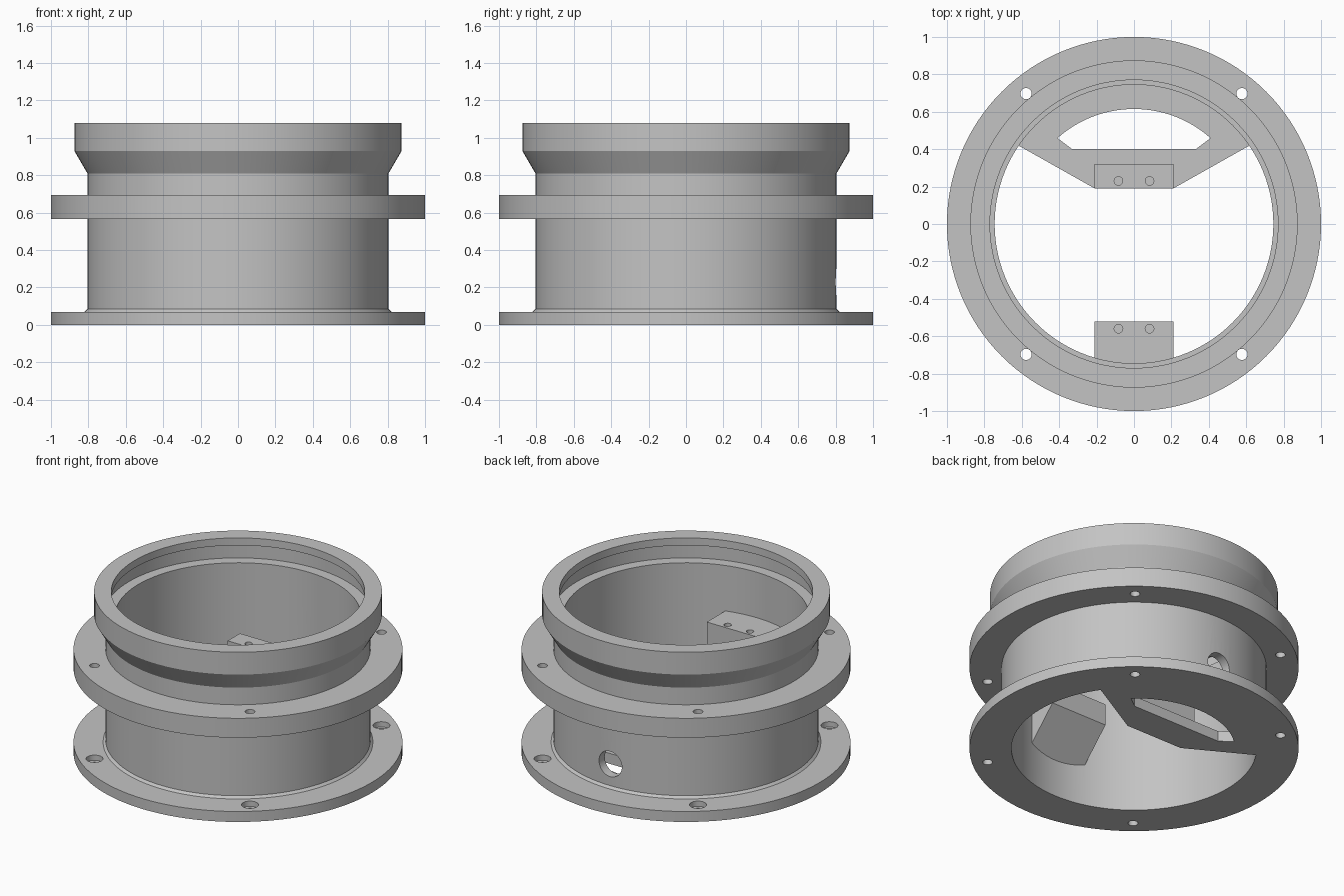
import bpy, bmesh
from math import sin, cos, pi, radians
from mathutils import Matrix, Vector

cube = bpy.data.objects.get("Cube")
if cube:
    bpy.data.objects.remove(cube)

grey = bpy.data.materials.new("light_grey")
grey.use_nodes = True
COLOUR = (0.55, 0.55, 0.55, 1)
grey.diffuse_color = COLOUR
grey.node_tree.nodes["Principled BSDF"].inputs["Base Color"].default_value = COLOUR


def make(name, bm):
    bmesh.ops.remove_doubles(bm, verts=bm.verts, dist=1e-5)
    bmesh.ops.recalc_face_normals(bm, faces=bm.faces)
    mesh = bpy.data.meshes.new(name)
    bm.to_mesh(mesh)
    bm.free()
    mesh.materials.append(grey)
    ob = bpy.data.objects.new(name, mesh)
    bpy.context.collection.objects.link(ob)
    return ob


def lathe(bm, profile, segments, centre=(0, 0)):
    """Spin a closed (radius, height) profile about a vertical axis."""
    x, y = centre
    verts = [bm.verts.new((x + r, y, z)) for r, z in profile]
    edges = [bm.edges.new((verts[i - 1], verts[i])) for i in range(len(verts))]
    bmesh.ops.spin(bm, geom=verts + edges, cent=(x, y, 0), axis=(0, 0, 1),
                   angle=2 * pi, steps=segments, use_merge=True)


def prism(points, offset):
    """Extrude a flat outline along an offset."""
    bm = bmesh.new()
    face = bm.faces.new([bm.verts.new(p) for p in points])
    result = bmesh.ops.extrude_face_region(bm, geom=[face], use_keep_orig=True)
    moved = [g for g in result["geom"] if isinstance(g, bmesh.types.BMVert)]
    bmesh.ops.translate(bm, verts=moved, vec=Vector(offset))
    return bm


def arc(radius, start, end, z, steps=32):
    angles = [radians(start + (end - start) * i / steps) for i in range(steps + 1)]
    return [(radius * cos(a), radius * sin(a), z) for a in angles]


def combine(target, tool, operation):
    mod = target.modifiers.new(operation.lower(), "BOOLEAN")
    mod.operation, mod.solver, mod.object = operation, "EXACT", tool
    tool.hide_render = True
    bpy.context.view_layer.objects.active = target
    bpy.ops.object.modifier_apply(modifier=mod.name)
    bpy.data.objects.remove(tool)


def drill(bm, centre, radius, low, high):
    bmesh.ops.create_cone(bm, cap_ends=True, segments=24, radius1=radius, radius2=radius,
                          depth=high - low,
                          matrix=Matrix.Translation((*centre, (low + high) / 2)))


# Tube with base flange, middle flange, flared collar and inner groove
BORE, WALL, BASE = 0.745, 0.805, 0.07
bm = bmesh.new()
lathe(bm, [(BORE, 0), (1, 0), (1, BASE), (0.82, BASE), (WALL, 0.085),
           (WALL, 0.565), (1, 0.565), (1, 0.695), (WALL, 0.695),
           (WALL, 0.81), (0.875, 0.93), (0.875, 1.08), (0.77, 1.08),
           (0.77, 1.03), (0.815, 1.03), (0.815, 0.925), (BORE, 0.925)], 128)
body = make("flanged_body", bm)

# Floor plate at the back with a curved window
plate = make("floor_plate", prism(
    arc(0.775, 34, 146, 0) + [(-0.21, 0.19, 0), (0.21, 0.19, 0)], (0, 0, BASE)))
window = make("window_cutter", prism(
    arc(0.615, 48.3, 131.7, -0.1) + [(-0.33, 0.4, -0.1), (0.33, 0.4, -0.1)], (0, 0, 0.3)))
combine(plate, window, "DIFFERENCE")
combine(body, plate, "UNION")

# Counterbored screw holes through both flanges
bm = bmesh.new()
for sx in (-1, 1):
    for sy in (-1, 1):
        lathe(bm, [(0, -0.1), (0.03, -0.1), (0.03, 0.035), (0.052, 0.035),
                   (0.052, 0.3), (0.03, 0.3), (0.03, 0.78), (0, 0.78)],
              24, (0.577 * sx, 0.697 * sy))
# Cable hole through the back wall
bmesh.ops.create_cone(bm, cap_ends=True, segments=32, radius1=0.085, radius2=0.085, depth=0.3,
                      matrix=Matrix.Translation((0, 0.8, 0.23)) @ Matrix.Rotation(pi / 2, 4, "X"))
combine(body, make("hole_cutter", bm), "DIFFERENCE")

# Mounting blocks: upright post at the back, sloped bracket on the front wall
HALF, TOP = 0.21, 0.62


def block(name, outline, hole_y):
    ob = make(name, prism([(-HALF, y, z) for y, z in outline], (2 * HALF, 0, 0)))
    holes = bmesh.new()
    for sx in (-1, 1):
        drill(holes, (0.083 * sx, hole_y), 0.023, TOP - 0.15, TOP + 0.1)
    combine(ob, make("screw_cutter", holes), "DIFFERENCE")
    return ob


post = block("rear_post", [(0.19, 0.02), (0.32, 0.02), (0.32, TOP), (0.19, TOP)], 0.23)
bracket = block("front_bracket", [(-0.52, TOP), (-0.52, 0.475), (-0.77, 0.225), (-0.77, TOP)], -0.56)
combine(body, post, "UNION")
combine(body, bracket, "UNION")

# Smooth the round walls, keep the machined edges crisp
bpy.ops.object.select_all(action="DESELECT")
body.select_set(True)
bpy.context.view_layer.objects.active = body
bpy.ops.object.shade_smooth_by_angle(angle=radians(25))
